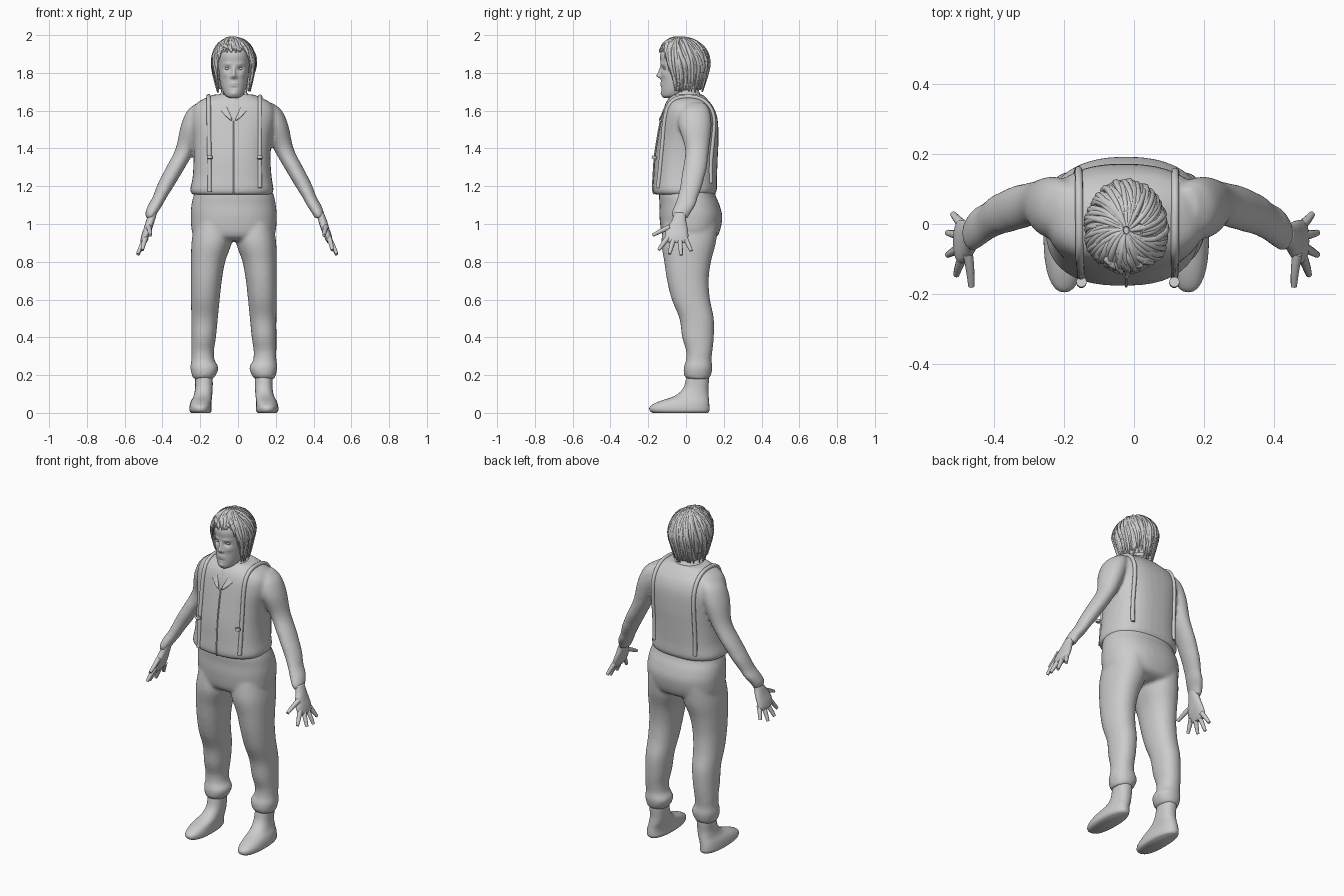
import bpy, bmesh, math, random
from mathutils import Vector
from mathutils.bvhtree import BVHTree

random.seed(4)
if "Cube" in bpy.data.objects:
    bpy.data.objects.remove(bpy.data.objects["Cube"])
MID = -0.022  # body mirror line

grey = bpy.data.materials.new("plain grey")
grey.use_nodes = True
grey.diffuse_color = (0.6, 0.6, 0.6, 1)
grey.node_tree.nodes["Principled BSDF"].inputs["Base Color"].default_value = (0.6, 0.6, 0.6, 1)


def add(name, data):
    ob = bpy.data.objects.new(name, data)
    bpy.context.collection.objects.link(ob)
    data.materials.append(grey)
    return ob


def finish(name, bm, voxel=0, smooth=4):
    bmesh.ops.recalc_face_normals(bm, faces=bm.faces)
    me = bpy.data.meshes.new(name)
    bm.to_mesh(me)
    bm.free()
    for p in me.polygons:
        p.use_smooth = True
    ob = add(name, me)
    if voxel:
        m = ob.modifiers.new("blend", 'REMESH')
        m.mode, m.voxel_size, m.use_smooth_shade = 'VOXEL', voxel, True
        s = ob.modifiers.new("soften", 'SMOOTH')
        s.factor, s.iterations = 0.5, smooth
    return ob


def spline(a, b, c, d, t):
    return [0.5 * (2*q + (r - p)*t + (2*p - 5*q + 4*r - s)*t*t + (3*q - p - 3*r + s)*t**3)
            for p, q, r, s in zip(a, b, c, d)]


def loft(bm, rings, power=2.0, steps=5, segs=40):
    """Skin horizontal sections given as (z, x0, x1, y0, y1)."""
    rows, n = [], len(rings)
    for i in range(n - 1):
        for k in range(steps):
            rows.append(spline(rings[max(i-1, 0)], rings[i], rings[i+1],
                               rings[min(i+2, n-1)], k / steps))
    rows.append(rings[-1])
    loops = []
    for z, x0, x1, y0, y1 in rows:
        loop = []
        for k in range(segs):
            a = 2 * math.pi * k / segs
            c, s = math.cos(a), math.sin(a)
            px = math.copysign(abs(c) ** (2 / power), c)
            py = math.copysign(abs(s) ** (2 / power), s)
            loop.append(bm.verts.new(((x0+x1)/2 + px*(x1-x0)/2, (y0+y1)/2 + py*(y1-y0)/2, z)))
        loops.append(loop)
    for lo, hi in zip(loops, loops[1:]):
        for k in range(segs):
            j = (k + 1) % segs
            bm.faces.new((lo[k], lo[j], hi[j], hi[k]))
    bm.faces.new(loops[0][::-1])
    bm.faces.new(loops[-1])


def mirrored(rings, side, mid=MID):
    return [(z, *sorted((mid + side*a, mid + side*b)), y0, y1) for z, a, b, y0, y1 in rings]


def tubes(name, paths, depth, res=3):
    """One curve object; each path is a list of (point, radius factor)."""
    cu = bpy.data.curves.new(name, 'CURVE')
    cu.dimensions, cu.bevel_depth, cu.bevel_resolution = '3D', depth, res
    cu.use_fill_caps, cu.resolution_u = True, 4
    for path in paths:
        sp = cu.splines.new('NURBS')
        sp.points.add(len(path) - 1)
        for p, (co, r) in zip(sp.points, path):
            p.co, p.radius = (*co, 1), r
        sp.order_u, sp.use_endpoint_u, sp.use_smooth = 3, True, True
    return add(name, cu)


# Trousers
pants = bmesh.new()
loft(pants, [(.91, -.15, .11, -.08, .12), (.94, -.235, .19, -.125, .17), (1.03, -.25, .205, -.14, .192),
             (1.1, -.247, .2, -.14, .178), (1.15, -.235, .19, -.143, .157), (1.2, -.225, .17, -.14, .15)], 2.3)
leg = [(.18, .11, .215, .005, .12), (.2, .095, .222, -.01, .132), (.24, .082, .23, -.012, .14),
       (.28, .102, .225, 0, .135), (.33, .105, .225, 0, .14), (.4, .095, .225, -.02, .147),
       (.5, .085, .225, -.035, .147), (.6, .075, .227, -.075, .127), (.7, .064, .227, -.1, .12),
       (.8, .046, .227, -.115, .132), (.9, .012, .224, -.13, .158), (1.0, .005, .21, -.12, .17)]
for side in (-1, 1):
    loft(pants, mirrored(leg, side), 2.2)
finish("trousers", pants, .01)

# Boots
boot = [(0, .125, .225, -.175, .115), (.012, .118, .235, -.192, .124), (.035, .118, .235, -.19, .124),
        (.06, .118, .228, -.145, .122), (.09, .115, .213, -.06, .12), (.13, .112, .205, -.015, .118),
        (.18, .112, .205, 0, .122), (.22, .115, .205, .005, .12)]
for side, label in ((-1, "right"), (1, "left")):
    bm = bmesh.new()
    loft(bm, mirrored(boot, side), 2.3, 4, 32)
    finish(label + "_boot", bm)

# Shirt body; its surface also guides the braces
shirt = bmesh.new()
loft(shirt, [(1.155, -.24, .175, -.165, .15), (1.18, -.253, .188, -.176, .163), (1.25, -.24, .178, -.172, .164),
             (1.35, -.235, .172, -.165, .168), (1.45, -.238, .18, -.15, .172), (1.55, -.25, .2, -.132, .168),
             (1.61, -.24, .195, -.118, .15), (1.65, -.205, .16, -.1, .122), (1.685, -.13, .085, -.07, .09)], 2.5)
surface = BVHTree.FromBMesh(shirt)

# Sleeves
sleeve = [(1.64, .14, .2, 0, .1), (1.6, .13, .25, -.035, .125), (1.52, .15, .285, -.04, .135),
          (1.4, .205, .312, -.005, .122), (1.3, .262, .362, -.015, .11), (1.24, .298, .393, -.025, .095),
          (1.2, .322, .412, -.03, .085), (1.14, .36, .435, -.045, .062), (1.1, .382, .458, -.06, .05),
          (1.06, .408, .472, -.075, .025), (1.03, .425, .468, -.07, .01)]
for side in (-1, 1):
    loft(shirt, mirrored(sleeve, side, -.018))
finish("shirt", shirt, .009)


def over_torso(x, a0, a1, count=28, drift=0.0):
    """Path hugging the shirt in the plane at x, angle measured from the front."""
    path = []
    for i in range(count + 1):
        t = i / count
        a = a0 + (a1 - a0) * t
        d = Vector((0, -math.cos(a), math.sin(a)))
        c = Vector((x + drift * t, 0, 1.42))
        hit = surface.ray_cast(c + d, -d)[0]
        if hit:
            path.append((hit + d * .003, 1))
    return path


# Braces, shirt opening and trouser fly
low = math.radians(57)
tubes("braces", [over_torso(-.15, -low, math.pi + low, 40, -.012),
                 over_torso(.115, -low, math.pi + low, 40, .004)], .0115)
tubes("shirt_placket", [over_torso(MID, -low, math.radians(43))], .004)
tubes("brace_clips", [[((x, -.165, 1.36), 1), ((x, -.168, 1.345), 1)] for x in (-.15, .115)], .015)

# Neck
bm = bmesh.new()
loft(bm, [(1.56, -.06, .016, -.125, .05), (1.63, -.078, .034, -.112, .055), (1.68, -.074, .03, -.088, .06),
          (1.75, -.075, .031, -.09, .065)])
finish("neck", bm)

# Open collar
inner = [(.004, -.14, 1.55), (.045, -.115, 1.63), (.062, -.06, 1.695), (.055, .03, 1.72), (0, .07, 1.722)]
outer = [(.01, -.15, 1.545), (.082, -.118, 1.605), (.105, -.05, 1.67), (.085, .06, 1.675), (0, .095, 1.675)]
bm = bmesh.new()
for side in (-1, 1):
    rows = [[bm.verts.new((MID + side*x, y, z)) for x, y, z in edge] for edge in (inner, outer)]
    for k in range(len(inner) - 1):
        bm.faces.new((rows[0][k], rows[0][k+1], rows[1][k+1], rows[1][k]))
bmesh.ops.remove_doubles(bm, verts=bm.verts, dist=.001)
collar = finish("collar", bm)
collar.modifiers.new("round", 'SUBSURF').levels = 2
collar.modifiers.new("cloth", 'SOLIDIFY').thickness = .008

# Head, with the face shaped by soft bumps (offset x, z, width, height, depth)
bm = bmesh.new()
head = [(1.668, .022, -.118, -.06), (1.68, .045, -.126, -.01), (1.71, .062, -.13, .04), (1.75, .073, -.13, .07),
        (1.8, .079, -.132, .085), (1.85, .083, -.134, .095), (1.9, .083, -.136, .095), (1.95, .065, -.11, .08),
        (1.98, .03, -.06, .04)]
loft(bm, [(z, MID - w, MID + w, y0, y1) for z, w, y0, y1 in head], 2.2, 8, 110)
bumps = [(0, 1.785, .011, .014, .026), (0, 1.81, .008, .02, .014), (0, 1.74, .024, .014, .007),
         (0, 1.737, .02, .003, -.005), (0, 1.722, .016, .005, -.004), (0, 1.69, .018, .012, .006)]
for s in (-1, 1):
    bumps += [(s*.034, 1.822, .015, .009, -.015), (s*.034, 1.848, .022, .007, .005),
              (s*.015, 1.778, .006, .006, .008), (s*.045, 1.79, .016, .014, .005)]
for v in bm.verts:
    if v.co.y < -.04:
        dx = v.co.x - MID
        v.co.y -= sum(h * math.exp(-((dx-x)/w)**2 - ((v.co.z-z)/t)**2) for x, z, w, t, h in bumps)
finish("head", bm)
bm = bmesh.new()
for s in (-1, 1):
    eye = bmesh.ops.create_uvsphere(bm, u_segments=16, v_segments=10, radius=.012)["verts"]
    for v in eye:
        v.co = Vector((v.co.x * 1.15 + MID + s*.034, v.co.y - .107, v.co.z * .6 + 1.822))
finish("eyes", bm)


# Hair: a cap with many tapered locks swept over it
def scalp(az, s, k=1.0):
    drop = max(0, s - math.pi/2)
    r = math.sin(min(s, math.pi/2)) * (1 - .22 * drop) * k
    z = 1.85 + .138 * k * math.cos(min(s, math.pi/2)) - .145 * drop
    return Vector((MID + .111*r*math.sin(az), -.018 - .136*r*math.cos(az), z))


def hem(az):
    a = abs((az + math.pi) % (2*math.pi) - math.pi)
    return 1.08 + 1.4 * min(1, max(0, (a - .7) / .5))


bm = bmesh.new()
N, M = 48, 14
grid = [[bm.verts.new(scalp(2*math.pi*i/N, .02 + hem(2*math.pi*i/N)*j/M, .97)) for j in range(M + 1)]
        for i in range(N)]
for i in range(N):
    for j in range(M):
        a, b = grid[i], grid[(i + 1) % N]
        bm.faces.new((a[j], a[j+1], b[j+1], b[j]))
finish("hair_cap", bm)
locks = []
for i in range(150):
    az = 2 * math.pi * i / 150 + random.uniform(-.05, .05)
    end, start = hem(az) * random.uniform(.85, 1.06), random.choice((.08, .4, .8))
    swirl, lift = random.uniform(.1, .7), random.uniform(.98, 1.05)
    locks.append([(scalp(az - swirl*(1-t)**2, start + (end-start)*t, 1 + (lift-1)*math.sin(t*3)),
                   .25 + .85*math.sin(math.pi*min(1, .12 + .85*t))) for t in [q/7 for q in range(8)]])
tubes("hair_locks", locks, .0095, 1)

# Hands
palm = [(1.06, .42, .462, -.062, .0), (1.02, .432, .478, -.075, .0), (.98, .445, .49, -.1, .008),
        (.945, .458, .502, -.112, .012), (.915, .472, .508, -.108, .01), (.9, .48, .505, -.09, 0)]
fingers = [((.47, -.085, .985), (.462, -.13, .965), (.46, -.178, .94)),
           ((.485, -.095, .93), (.497, -.122, .895), (.503, -.145, .862)),
           ((.488, -.065, .92), (.51, -.078, .88), (.527, -.088, .842)),
           ((.488, -.032, .92), (.51, -.03, .88), (.527, -.025, .835)),
           ((.483, -.004, .925), (.5, .012, .89), (.512, .028, .858))]
for side, label in ((-1, "right"), (1, "left")):
    bm = bmesh.new()
    loft(bm, mirrored(palm, side, -.008), 2.2, 4, 24)
    finish(label + "_palm", bm)
    tubes(label + "_fingers", [[((side*x - .004, y, z), r) for (x, y, z), r in zip(f, (1.15, 1.0, .7))]
                               for f in fingers], .0125)
